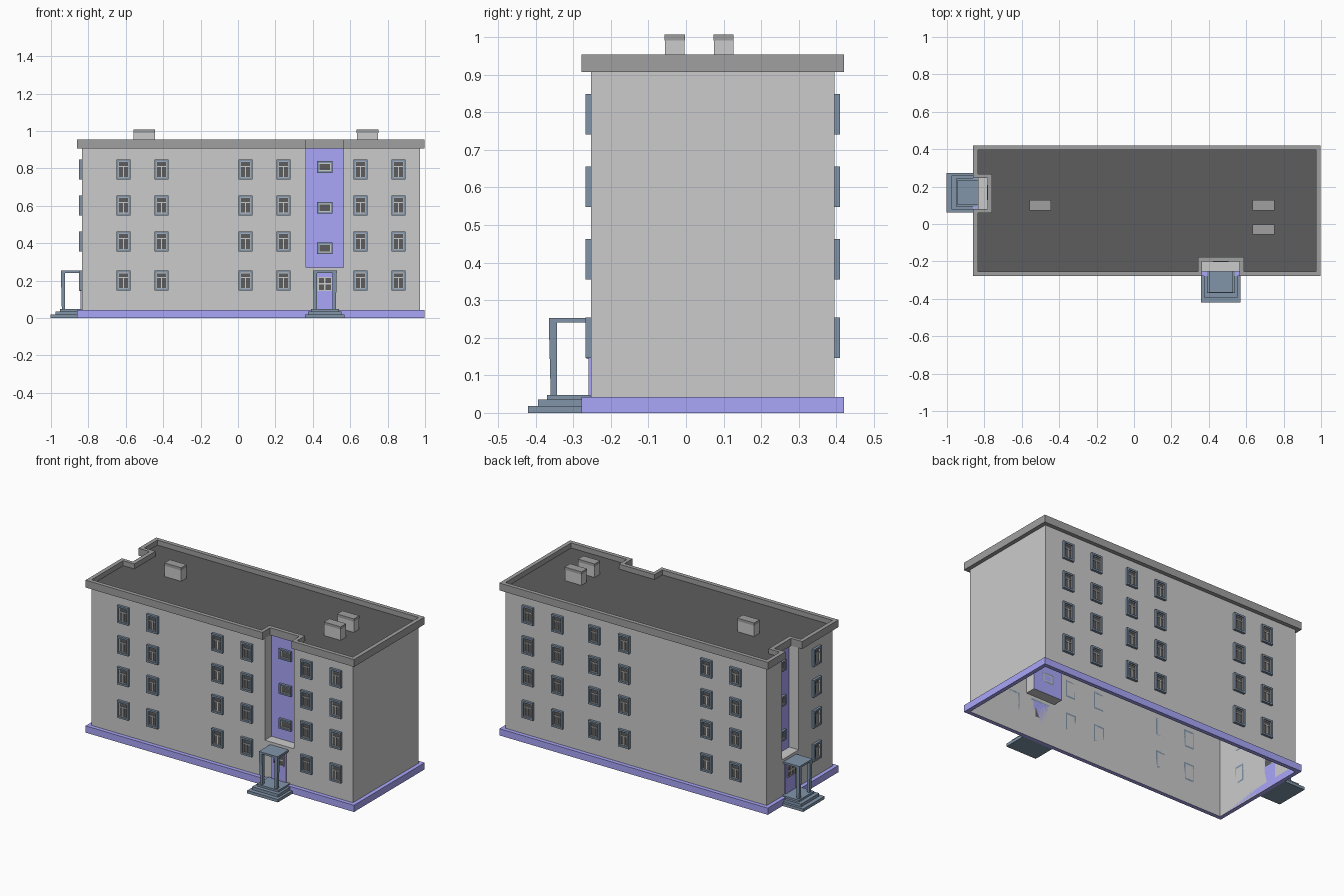
import bpy, bmesh, math
from mathutils import Matrix

if "Cube" in bpy.data.objects:
    bpy.data.objects.remove(bpy.data.objects["Cube"])

X0, X1, Y0, Y1 = -0.835, 0.972, -0.253, 0.395   # wall faces
FA, FB = 0.363, 0.565                            # front recess, x range
LA, LB = 0.08, 0.245                             # left recess, y range
LEDGE, EAVE, TOP = 0.27, 0.907, 0.953


def material(name, rgb):
    m = bpy.data.materials.new(name)
    m.diffuse_color = (*rgb, 1)
    m.use_nodes = True
    m.node_tree.nodes["Principled BSDF"].inputs["Base Color"].default_value = m.diffuse_color
    return m


BLUE = material("blue_paint", (0.40, 0.38, 0.95))
SLATE = material("slate_trim", (0.22, 0.30, 0.40))
DARK = material("dark_roof", (0.11, 0.11, 0.11))
MID = material("mid_grey", (0.35, 0.35, 0.35))


def finish(name, bm, mat=None, fix=True):
    bmesh.ops.remove_doubles(bm, verts=bm.verts, dist=1e-5)
    if fix:
        bmesh.ops.recalc_face_normals(bm, faces=bm.faces)
    me = bpy.data.meshes.new(name)
    bm.to_mesh(me)
    bm.free()
    if mat:
        me.materials.append(mat)
    ob = bpy.data.objects.new(name, me)
    bpy.context.collection.objects.link(ob)
    return ob


def boxes(name, items, mat=None, places=(Matrix(),)):
    """Boxes (x0,x1,y0,y1,z0,z1) repeated at every placement."""
    bm = bmesh.new()
    for place in places:
        for x0, x1, y0, y1, z0, z1 in items:
            m = Matrix.Translation(((x0 + x1) / 2, (y0 + y1) / 2, (z0 + z1) / 2))
            m = place @ m @ Matrix.Diagonal((x1 - x0, y1 - y0, z1 - z0, 1))
            bmesh.ops.create_cube(bm, size=1, matrix=m)
    me_bm = bm
    me = bpy.data.meshes.new(name)
    me_bm.to_mesh(me)
    me_bm.free()
    if mat:
        me.materials.append(mat)
    ob = bpy.data.objects.new(name, me)
    bpy.context.collection.objects.link(ob)
    return ob


def rect(o):
    return [(X0 - o, Y0 - o), (X1 + o, Y0 - o), (X1 + o, Y1 + o), (X0 - o, Y1 + o)]


def notched(o, s, d):
    """Footprint grown by o, with both recesses widened by s and d deep."""
    return [(X0 - o, Y0 - o), (FA - s, Y0 - o), (FA - s, Y0 + d), (FB + s, Y0 + d),
            (FB + s, Y0 - o), (X1 + o, Y0 - o), (X1 + o, Y1 + o), (X0 - o, Y1 + o),
            (X0 - o, LB + s), (X0 + d, LB + s), (X0 + d, LA - s), (X0 - o, LA - s)]


def strip(bm, a, za, b, zb, skip=()):
    n = len(a)
    for i in range(n):
        if i in skip:
            continue
        j = (i + 1) % n
        bm.faces.new([bm.verts.new(p) for p in (
            (*a[i], za), (*a[j], za), (*b[j], zb), (*b[i], zb))])


def ring(name, outer, inner, z0, z1, mat):
    bm = bmesh.new()
    strip(bm, outer, z0, outer, z1)
    strip(bm, outer, z1, inner, z1)
    strip(bm, inner, z1, inner, z0)
    strip(bm, inner, z0, outer, z0)
    finish(name, bm, mat)


# Hollow walls: plain lower storey, recessed upper part, ledges above the doors
D = 0.065
up = notched(0, 0, D)
bm = bmesh.new()
strip(bm, rect(0), 0, rect(0), LEDGE)
strip(bm, up, LEDGE, up, EAVE, skip=(2, 9))
for x0, x1, y0, y1 in ((FA, FB, Y0, Y0 + D), (X0, X0 + D, LA, LB)):
    bm.faces.new([bm.verts.new((x, y, LEDGE)) for x, y in
                  ((x0, y0), (x1, y0), (x1, y1), (x0, y1))])
finish("walls", bm, fix=False)

# Blue stairwell panels at the back of the recesses
bm = bmesh.new()
strip(bm, up, LEDGE, up, EAVE, skip=[i for i in range(12) if i not in (2, 9)])
finish("stairwell_panels", bm, BLUE, fix=False)

# Plinth, parapet, roof deck
ring("plinth", rect(0.025), rect(0), 0, 0.042, BLUE)
ring("parapet", notched(0.025, 0, D - 0.013), notched(0, 0.022, D + 0.012), EAVE, TOP, MID)
bm = bmesh.new()
bm.faces.new([bm.verts.new((*p, 0.922)) for p in notched(0, 0.022, D + 0.012)])
finish("roof_deck", bm, DARK, fix=False)

# Chimneys
spots = [(-0.502, 0.1), (0.692, 0.1), (0.692, -0.03)]
at = [Matrix.Translation((x, y, 0)) for x, y in spots]
boxes("chimneys", [(-0.057, 0.057, -0.026, 0.026, 0.922, 0.99)], None, at)
boxes("chimney_caps", [(-0.058, 0.058, -0.027, 0.027, 0.99, 1.007)], MID, at)


def wall_place(side, along, z, depth=0):
    """Local -y points out of the chosen wall."""
    if side == "front":
        return Matrix.Translation((along, Y0 + depth, z))
    if side == "back":
        return Matrix.Translation((along, Y1 - depth, z)) @ Matrix.Rotation(math.pi, 4, 'Z')
    return Matrix.Translation((X0 + depth, along, z)) @ Matrix.Rotation(-math.pi / 2, 4, 'Z')


def frame(w, h, t, y):
    """Four bars round a w by h opening (half sizes)."""
    return [(-w, -w + t, y, 0, -h, h), (w - t, w, y, 0, -h, h),
            (-w + t, w - t, y, 0, h - t, h), (-w + t, w - t, y, 0, -h, -h + t)]


# Main windows
cols = {"front": (-0.612, -0.409, 0.04, 0.243, 0.655, 0.858),
        "back": (0.812, 0.608, 0.352, 0.147, -0.423, -0.624),
        "left": (-0.09,)}
wins = [wall_place(s, c, z) for s, cs in cols.items() for c in cs
        for z in (0.794, 0.602, 0.409, 0.2)]
boxes("window_frames", frame(0.038, 0.054, 0.011, -0.015), SLATE, wins)
boxes("window_sashes", frame(0.028, 0.044, 0.005, -0.008) +
      [(-0.023, 0.023, -0.008, 0, 0.013, 0.018), (-0.003, 0.003, -0.008, 0, -0.039, 0.013)],
      None, wins)
boxes("window_glass", [(-0.025, 0.025, -0.004, -0.001, -0.041, 0.041)], DARK, wins)

# Small stairwell windows
FC, LC = (FA + FB) / 2, 0.168
small = [wall_place(s, c, z, D) for s, c in (("front", FC), ("left", LC))
         for z in (0.807, 0.589, 0.372)]
boxes("stair_window_frames", frame(0.041, 0.031, 0.009, -0.015), SLATE, small)
boxes("stair_window_sashes", frame(0.033, 0.023, 0.006, -0.008), None, small)
boxes("stair_window_glass", [(-0.028, 0.028, -0.004, -0.001, -0.018, 0.018)], DARK, small)

# Entrances: steps, door, canopy on two tapered posts
doors = [wall_place("front", FC, 0), wall_place("left", LC, 0)]
boxes("steps", [(-0.106, 0.106, -0.167, -0.001, 0, 0.018),
                (-0.09, 0.09, -0.141, -0.001, 0.018, 0.036),
                (-0.075, 0.075, -0.117, -0.001, 0.036, 0.048)], SLATE, doors)
boxes("doors", [(-0.05, 0.05, -0.007, 0, 0.042, 0.243)], BLUE, doors)
boxes("door_glass", [(-0.036, 0.036, -0.009, 0, 0.145, 0.218)], DARK, doors)
up_door = [m @ Matrix.Translation((0, 0, 0.182)) for m in doors]
boxes("door_glazing_bars", frame(0.038, 0.038, 0.006, -0.012) +
      [(-0.004, 0.004, -0.012, 0, -0.032, 0.032), (-0.032, -0.004, -0.012, 0, -0.004, 0.004),
       (0.004, 0.032, -0.012, 0, -0.004, 0.004)], None, up_door)
boxes("canopies", [(-0.064, 0.064, -0.112, 0, 0.241, 0.253)], SLATE, doors)

bm = bmesh.new()
for place in doors:
    for s in (-1, 1):
        m = Matrix.Translation((s * 0.053, -0.101, 0.1445)) @ Matrix.Diagonal((0.022, 0.022, 0.193, 1))
        vs = bmesh.ops.create_cube(bm, size=1, matrix=m)["verts"]
        for v in vs:
            if v.co.z < 0.1:   # outer corner leans in toward the foot
                v.co.x -= s * 0.005 if abs(v.co.x) > 0.053 else 0
                v.co.y += 0.005 if v.co.y < -0.101 else 0
        bmesh.ops.transform(bm, matrix=place, verts=vs)
finish("canopy_posts", bm, SLATE)
